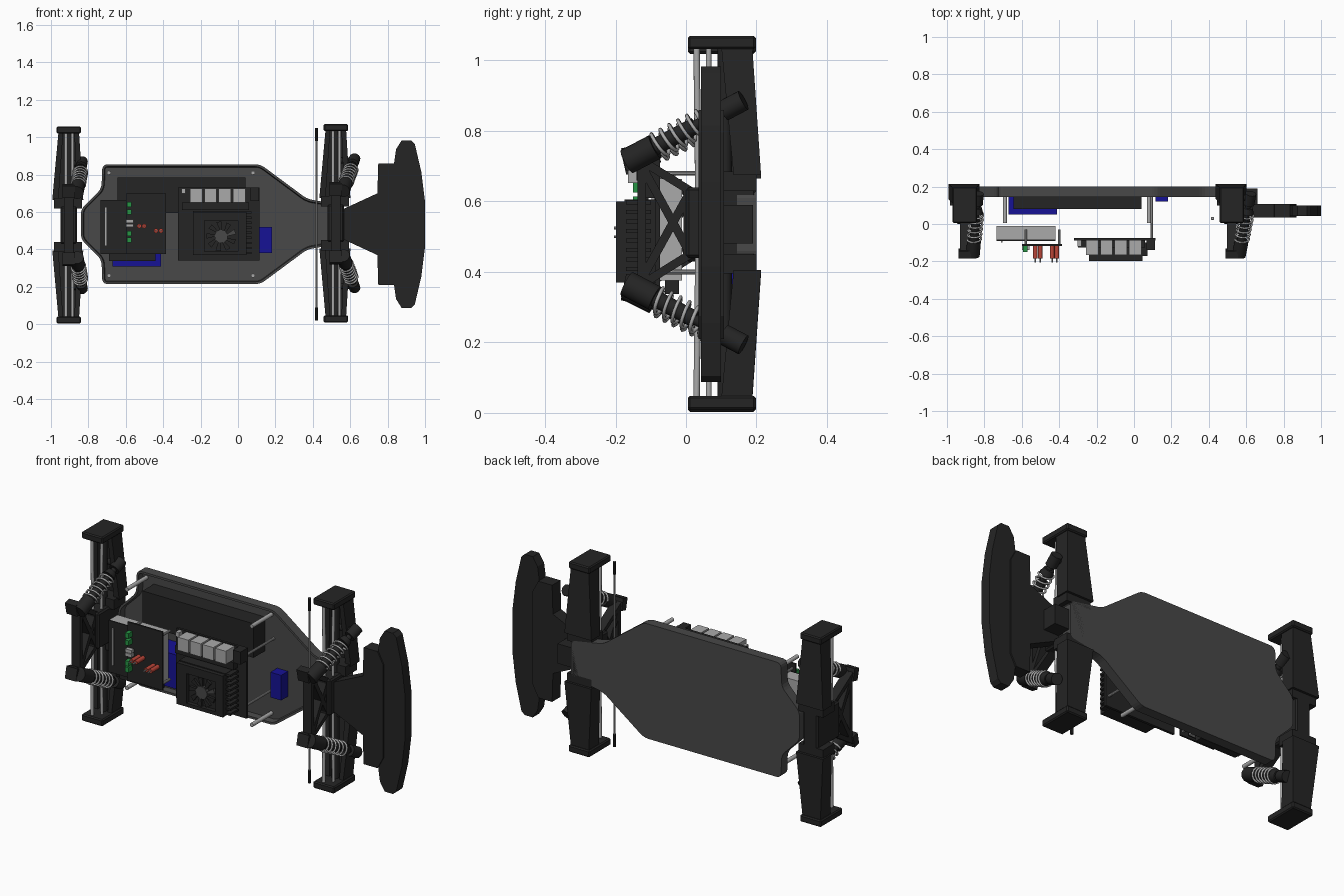
import bpy, bmesh, math
from mathutils import Vector, Matrix

if "Cube" in bpy.data.objects:
    bpy.data.objects.remove(bpy.data.objects["Cube"])

CZ = 0.535  # mirror height of the vehicle


def mat(name, r, g, b):
    m = bpy.data.materials.new(name)
    m.diffuse_color = (r, g, b, 1)
    m.use_nodes = True
    m.node_tree.nodes["Principled BSDF"].inputs["Base Color"].default_value = m.diffuse_color
    return m


DARK = mat("dark_plastic", .018, .018, .018)
PLATE = mat("plate_grey", .065, .065, .065)
STEEL = mat("steel", .4, .4, .4)
BLUE = mat("blue", .008, .006, .3)
GREEN = mat("green", .02, .3, .06)
RED = mat("red", .5, .06, .04)


def finish(name, bm, m, smooth=False):
    bmesh.ops.recalc_face_normals(bm, faces=bm.faces)
    me = bpy.data.meshes.new(name)
    bm.to_mesh(me)
    bm.free()
    if smooth:
        me.shade_smooth()
        me.set_sharp_from_angle(angle=math.radians(35))
    if m:
        me.materials.append(m)
    ob = bpy.data.objects.new(name, me)
    bpy.context.collection.objects.link(ob)
    return ob


def hull(name, pts, m):
    bm = bmesh.new()
    for p in pts:
        bm.verts.new(p)
    bmesh.ops.convex_hull(bm, input=bm.verts)
    return finish(name, bm, m)


def box(name, x, y, z, m, bevel=0):
    bm = bmesh.new()
    bmesh.ops.create_cube(bm, size=1)
    for v in bm.verts:
        v.co = [a[0] + (c + .5) * (a[1] - a[0]) for a, c in zip((x, y, z), v.co)]
    if bevel:
        bmesh.ops.bevel(bm, geom=bm.edges[:], offset=bevel, segments=1, affect='EDGES')
    return finish(name, bm, m)


def rod(name, p, q, r, m, r2=None, n=20):
    p, q = Vector(p), Vector(q)
    bm = bmesh.new()
    bmesh.ops.create_cone(bm, cap_ends=True, segments=n, radius1=r, radius2=r if r2 is None else r2,
                          depth=(q - p).length)
    bm.transform(Matrix.Translation((p + q) / 2) @ (q - p).to_track_quat('Z', 'Y').to_matrix().to_4x4())
    return finish(name, bm, m, True)


def bar(name, x, half_t, a, b, w):
    # flat strut in the y-z plane
    a, b = Vector(a), Vector(b)
    n = (b - a).normalized().orthogonal() * w / 2
    return hull(name, [(x + t, *(e + s * n)) for t in (-half_t, half_t) for e in (a, b) for s in (-1, 1)], DARK)


def prism(name, half, y0, y1, m, bevel=0, rim=0, rim_depth=0):
    # outline given as (x, half height), mirrored about CZ and extruded along y
    pts = [(x, CZ + h) for x, h in half] + [(x, CZ - h) for x, h in reversed(half)]
    bm = bmesh.new()
    f = bm.faces.new([bm.verts.new((x, y0, z)) for x, z in pts])
    ext = bmesh.ops.extrude_face_region(bm, geom=[f])
    for v in ext['geom']:
        if isinstance(v, bmesh.types.BMVert):
            v.co.y = y1
    if not any(abs(g.calc_center_median().y - y0) < 1e-6 for g in bm.faces):
        bm.faces.new([v for v in bm.verts if v.co.y == y0])
    bmesh.ops.recalc_face_normals(bm, faces=bm.faces)
    if bevel:
        es = [e for e in bm.edges if abs(e.verts[0].co.y - e.verts[1].co.y) > 1e-4]
        bmesh.ops.bevel(bm, geom=es, offset=bevel, segments=3, profile=.5, affect='EDGES')
    if rim:
        fr = [g for g in bm.faces if abs(g.calc_center_median().y - y0) < 1e-5]
        bmesh.ops.inset_region(bm, faces=fr, thickness=rim)
        r = bmesh.ops.inset_region(bm, faces=fr, thickness=.004, depth=-rim_depth)
    return finish(name, bm, m)


# chassis tray with raised rim
prism("chassis_tray", [(-.84, .08), (-.73, .19), (-.725, .32), (.12, .32), (.37, .135), (.57, .10)],
      .145, .2, PLATE, .025, .012, .035)

# front bumper: neck, inner foam plate, outer blade
box("bumper_neck", (.52, .66), (.05, .19), (.48, .59), DARK)
prism("bumper_plate", [(.55, .075), (.745, .165), (.75, .325), (.835, .325), (.87, .26)], .035, .108, DARK)
prism("bumper_blade", [(.835, .33), (.845, .40), (.875, .448), (.925, .448), (.945, .43), (.98, .28), (1, .12)],
      .043, .1, DARK)


def spring(name, p, q, radius, turns):
    p, q = Vector(p), Vector(q)
    rot = (q - p).to_track_quat('Z', 'Y')
    cu = bpy.data.curves.new(name, 'CURVE')
    cu.dimensions = '3D'
    cu.bevel_depth, cu.bevel_resolution = .0055, 1
    n = turns * 16
    sp = cu.splines.new('POLY')
    sp.points.add(n)
    for i in range(n + 1):
        a = i * math.tau / 16
        co = p.lerp(q, i / n) + rot @ Vector((radius * math.cos(a), radius * math.sin(a), 0))
        sp.points[i].co = (*co, 1)
    cu.materials.append(STEEL)
    bpy.context.collection.objects.link(bpy.data.objects.new(name, cu))


def axle(tag, x, c, half, top, low):
    # central gear housing and lattice shock tower
    box(tag + "_gear_housing", (x - .045, x + .045), (.0, .2), (c - .1, c + .1), DARK, .008)
    struts = [((.02, .085), (-.165, .2)), ((.01, .085), (-.125, -.16)), ((-.125, -.17), (-.125, .17)),
              ((.005, -.09), (.005, .09))]
    for i, (a, b) in enumerate(struts):
        for s in ((1, -1) if i < 2 else (1,)):
            bar(tag + "_tower_strut", x, .026, (a[0], c + s * a[1]), (b[0], c + s * b[1]), .024)
    for s in (1, -1):
        Z = lambda h: c + s * h
        bar(tag + "_tower_tip", x, .034, (-.15, Z(.15)), (-.165, Z(.215)), .04)
        # wheel hub carrier
        box(tag + "_hub", (x - .065, x + .065), (.005, .198), sorted((Z(half), Z(half - .038))), DARK, .006)
        # tapered lower arm with side walls
        for name, x0, x1, x2, x3, y0, y1 in (("_lower_arm", -.088, .078, -.055, .055, .186, .152),
                                             ("_arm_wall", -.088, -.055, -.055, -.03, .135, .10),
                                             ("_arm_wall", .045, .078, .03, .055, .135, .10)):
            hull(tag + name, [(x + x0, y0, Z(.135)), (x + x1, y0, Z(.135)), (x + x0, .213, Z(.135)),
                              (x + x1, .213, Z(.135)), (x + x2, y1, Z(half - .03)), (x + x3, y1, Z(half - .03)),
                              (x + x2, .188, Z(half - .03)), (x + x3, .188, Z(half - .03))], DARK)
        box(tag + "_arm_pivot", (x - .08, x + .07), (.10, .2), sorted((Z(.09), Z(.145))), DARK)
        # drive shaft, camber links
        rod(tag + "_drive_shaft", (x, .11, Z(.08)), (x, .11, Z(half - .03)), .02, DARK)
        rod(tag + "_camber_link", (x - .015, .035, Z(.08)), (x - .015, .03, Z(half - .03)), .009, STEEL)
        rod(tag + "_toe_link", (x + .02, .06, Z(.08)), (x + .02, .065, Z(half - .03)), .008, STEEL)
        # coil-over shock
        p = Vector((top[0], top[1], Z(top[2])))
        q = Vector((low[0], low[1], Z(low[2])))
        L = p.lerp
        rod(tag + "_shock_cap", L(q, -.08), L(q, .2), .037, DARK)
        rod(tag + "_shock_body", L(q, .2), L(q, .6), .024, DARK)
        rod(tag + "_shock_shaft", L(q, .6), q, .015, DARK)
        rod(tag + "_spring_cup", L(q, .72), L(q, .82), .036, DARK, .026)
        rod(tag + "_shock_foot", L(q, .88), L(q, 1.08), .03, DARK)
        rod(tag + "_shock_bolt", (x, *p.yz), p, .016, DARK)
        rod(tag + "_foot_bolt", (x, *q.yz), q, .016, DARK)
        spring(tag + "_spring", L(q, .2), L(q, .73), .037, 6)


axle("rear", -.905, .53, .527, (-.86, -.145, .185), (-.835, .14, .33))
axle("front", .523, .54, .53, (.565, -.145, .185), (.62, .14, .335))

# steering rod with thick ends
rod("steering_rod", (.42, .03, .02), (.42, .03, 1.05), .005, STEEL, n=10)
for z in (.02, .98):
    rod("steering_rod_end", (.42, .03, z), (.42, .03, z + .07), .009, DARK, n=10)

# standoff posts on the tray
for x in (-.69, .08):
    for z in (.26, .81):
        rod("tray_post", (x, .185, z), (x, .005, z), .011, STEEL, n=12)

# battery, receiver and speed controller
box("battery", (-.645, .04), (.08, .182), (.595, .785), DARK)
box("servo_box", (.115, .182), (.12, .182), (.38, .52), BLUE)
box("speed_controller", (-.67, -.412), (.05, .182), (.31, .50), BLUE)
rod("board_post", (.095, .18, .40), (.095, -.08, .40), .007, STEEL, n=10)
rod("board_post", (.095, .18, .68), (.095, -.08, .68), .007, STEEL, n=10)

# sensor module with its control board
box("module_case", (-.735, -.42), (-.083, -.012), (.375, .663), STEEL)
box("module_cover", (-.735, -.42), (-.09, -.083), (.375, .663), DARK)
box("module_connector", (-.712, -.702), (-.098, -.09), (.42, .625), STEEL)
box("module_base", (-.69, -.44), (-.06, -.02), (.338, .375), DARK)
box("control_board", (-.6, -.385), (-.117, -.107), (.375, .70), DARK)
for z in (.40, .67):
    for x in (-.58, -.40):
        rod("board_spacer", (x, -.107, z), (x, -.03, z), .007, STEEL, n=10)
for z in (.45, .485, .60, .64):
    box("green_terminal", (-.593, -.57), (-.15, -.115), (z - .014, z + .014), GREEN)
for z in (.528, .55):
    box("steel_terminal", (-.598, -.56), (-.14, -.115), (z - .009, z + .009), STEEL)
for x, z in ((-.515, .525), (-.425, .50)):
    for dx in (-.013, .013):
        rod("red_plug", (x + dx, -.115, z), (x + dx, -.185, z), .012, RED, n=12)
        rod("plug_pin", (x + dx, -.185, z), (x + dx, -.205, z), .004, STEEL, n=8)

# computer board with ports
box("computer_board", (-.32, .115), (-.088, -.074), (.34, .73), DARK)
for i in range(4):
    x = -.257 + i * .077
    box("port", (x, x + .066), (-.165, -.088), (.652, .725), STEEL)
box("port_strip", (-.3, .06), (-.125, -.088), (.61, .652), DARK)
box("power_socket", (.066, .113), (-.14, -.088), (.66, .73), DARK)
box("small_port", (-.302, -.28), (-.12, -.088), (.70, .725), STEEL)

# heat sink with side fins and fan
box("heat_sink", (-.24, .045), (-.175, -.088), (.37, .605), DARK)
for i in range(9):
    z = .375 + i * .027
    box("heat_fin", (.04, .072), (-.17, -.1), (z, z + .012), DARK)
for x, z in (((-.24, .045), (.555, .6)), ((-.24, .045), (.37, .39)),
             ((-.24, -.18), (.39, .555)), ((0, .045), (.39, .555))):
    box("fan_frame", x, (-.198, -.175), z, DARK)
rod("fan_hub", (-.09, -.175, .47), (-.09, -.195, .47), .035, PLATE)
for i in range(9):
    a = i * math.tau / 9
    pts = []
    for r, da in ((.03, 0), (.03, .35), (.08, .15), (.08, .5)):
        for y in (-.176, -.19):
            pts.append((-.09 + r * math.cos(a + da), y, .47 + r * math.sin(a + da)))
    hull("fan_blade", pts, PLATE if i % 9 == 0 else DARK)
